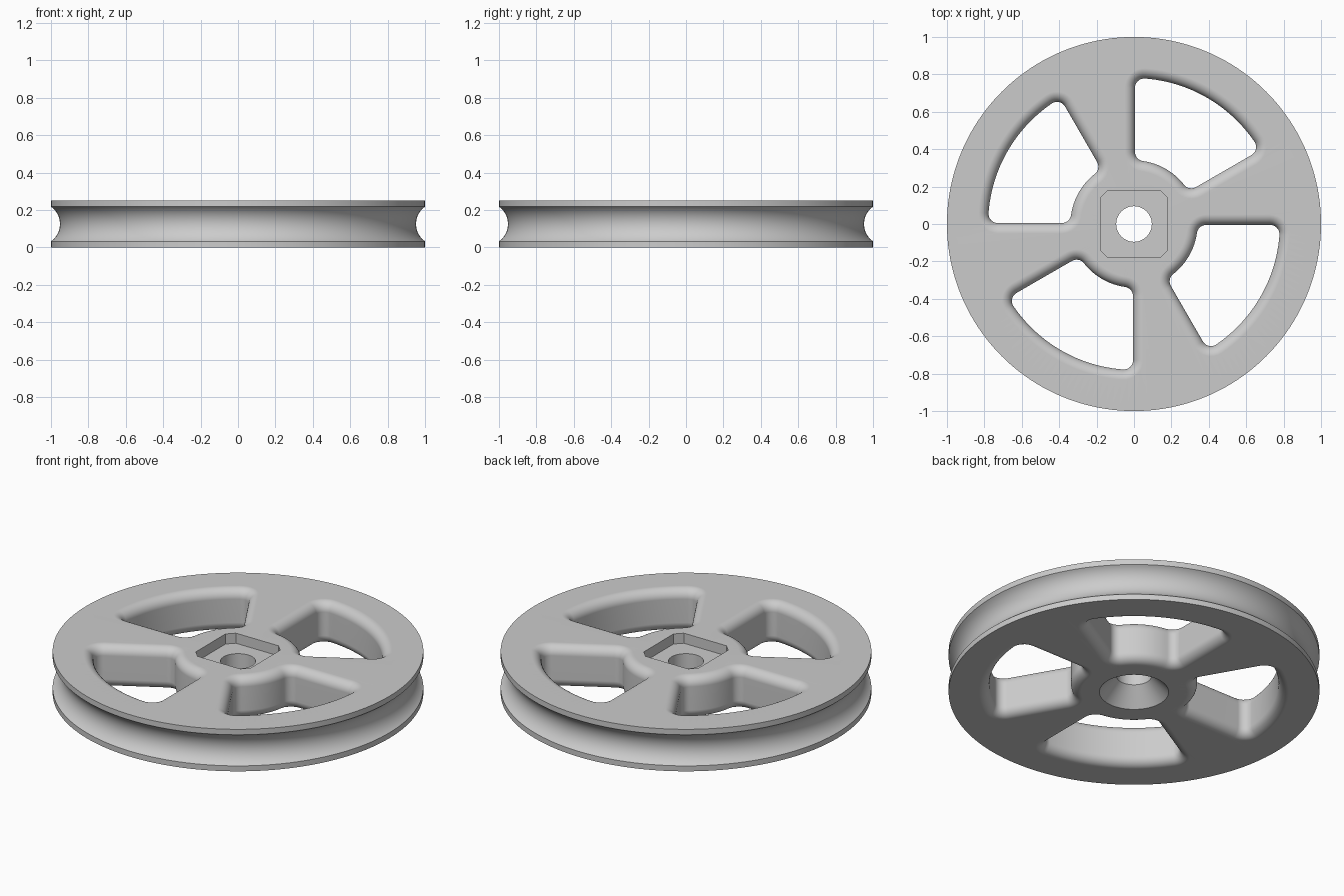
import bpy, bmesh
from math import sin, cos, asin, pi, radians, sqrt

cube = bpy.data.objects.get("Cube")
if cube:
    bpy.data.objects.remove(cube, do_unlink=True)

HEIGHT = 0.25
BORE = 0.095
FILLET = 0.055

grey = bpy.data.materials.new("plain grey")
grey.use_nodes = True
colour = (0.6, 0.6, 0.6, 1)
grey.diffuse_color = colour
grey.node_tree.nodes["Principled BSDF"].inputs["Base Color"].default_value = colour


def loft(name, rings, loop=False):
    """Skin a list of point rings; close into a loop or cap both ends."""
    bm = bmesh.new()
    rows = [[bm.verts.new(p) for p in ring] for ring in rings]
    n = len(rows[0])
    pairs = list(zip(rows, rows[1:]))
    if loop:
        pairs.append((rows[-1], rows[0]))
    else:
        bm.faces.new(rows[0][::-1])
        bm.faces.new(rows[-1])
    for a, b in pairs:
        for i in range(n):
            j = (i + 1) % n
            bm.faces.new((a[i], a[j], b[j], b[i]))
    bmesh.ops.recalc_face_normals(bm, faces=bm.faces)
    mesh = bpy.data.meshes.new(name)
    bm.to_mesh(mesh)
    bm.free()
    mesh.materials.append(grey)
    obj = bpy.data.objects.new(name, mesh)
    bpy.context.collection.objects.link(obj)
    return obj


def sweep(a, b, steps):
    return [a + (b - a) * i / steps for i in range(steps + 1)]


def window_outline(a0, a1, inner=0.34, outer=0.78, r=0.05, gap=0.005):
    """Rounded ring sector as (x, y, normal angle) points."""
    do = asin((gap + r) / (outer - r))
    di = asin((gap + r) / (inner + r))
    pts = []

    def arc(dist, at, radius, n0, n1, steps, sign=1):
        for n in sweep(n0, n1, steps):
            pts.append((dist * cos(at) + sign * radius * cos(n),
                        dist * sin(at) + sign * radius * sin(n), n))

    arc(outer - r, a0 + do, r, a0 - pi / 2, a0 + do, 8)
    arc(0, 0, outer, a0 + do, a1 - do, 24)
    arc(outer - r, a1 - do, r, a1 - do, a1 + pi / 2, 8)
    arc(inner + r, a1 - di, r, a1 + pi / 2, a1 - di + pi, 8)
    arc(0, 0, inner, a1 - di + pi, a0 + di + pi, 16, -1)
    arc(inner + r, a0 + di, r, a0 + di + pi, a0 + 3 * pi / 2, 8)
    # drop doubled points where neighbouring arcs meet
    clean = []
    for p in pts:
        if not clean or abs(p[0] - clean[-1][0]) + abs(p[1] - clean[-1][1]) > 1e-5:
            clean.append(p)
    return clean


# Wheel body: grooved rim, straight bore, countersunk underside
half, depth = 0.0925, 0.048
groove_r = (half ** 2 + depth ** 2) / (2 * depth)
centre = 1 - depth + groove_r
profile = [(BORE, 0.1), (0.187, 0), (1, 0)]
for t in sweep(-1, 1, 20):
    a = t * asin(half / groove_r)
    profile.append((centre - groove_r * cos(a), HEIGHT / 2 + groove_r * sin(a)))
profile += [(1, HEIGHT), (BORE, HEIGHT)]
turns = [2 * pi * i / 160 for i in range(160)]
wheel = loft("pulley_wheel",
             [[(r * cos(a), r * sin(a), z) for a in turns] for r, z in profile],
             loop=True)

# Window cutters flare outward at both faces to leave rounded edges
flare = [(FILLET * (1 - cos(t)), HEIGHT - FILLET + FILLET * sin(t))
         for t in sweep(0, pi / 2, 8)] + [(FILLET, HEIGHT + 0.05)]
levels = [(d, HEIGHT - z) for d, z in reversed(flare)] + flare
cutters = []
for k in range(4):
    start = radians(30 + 90 * k)
    outline = window_outline(start, start + radians(60))
    cutters.append(loft("window_cutter", [
        [(x + d * cos(n), y + d * sin(n), z) for x, y, n in outline]
        for d, z in levels]))

# Square hub pocket with clipped corners
s, c = 0.18, 0.14
corners = [(s, -c), (s, c), (c, s), (-c, s), (-s, c), (-s, -c), (-c, -s), (c, -s)]
cutters.append(loft("pocket_cutter",
                    [[(x, y, z) for x, y in corners] for z in (0.19, 0.3)]))

# Apply the cuts, then discard the cutters
bpy.ops.object.select_all(action="DESELECT")
bpy.context.view_layer.objects.active = wheel
wheel.select_set(True)
for cutter in cutters:
    cutter.hide_render = True
    mod = wheel.modifiers.new("cut", "BOOLEAN")
    mod.operation = "DIFFERENCE"
    mod.solver = "EXACT"
    mod.object = cutter
    bpy.ops.object.modifier_apply(modifier=mod.name)
    bpy.data.objects.remove(cutter, do_unlink=True)

# Smooth curves, keep crisp edges and flat faces
bpy.ops.object.shade_smooth_by_angle(angle=radians(30))
weighted = wheel.modifiers.new("flat faces", "WEIGHTED_NORMAL")
weighted.keep_sharp = True
